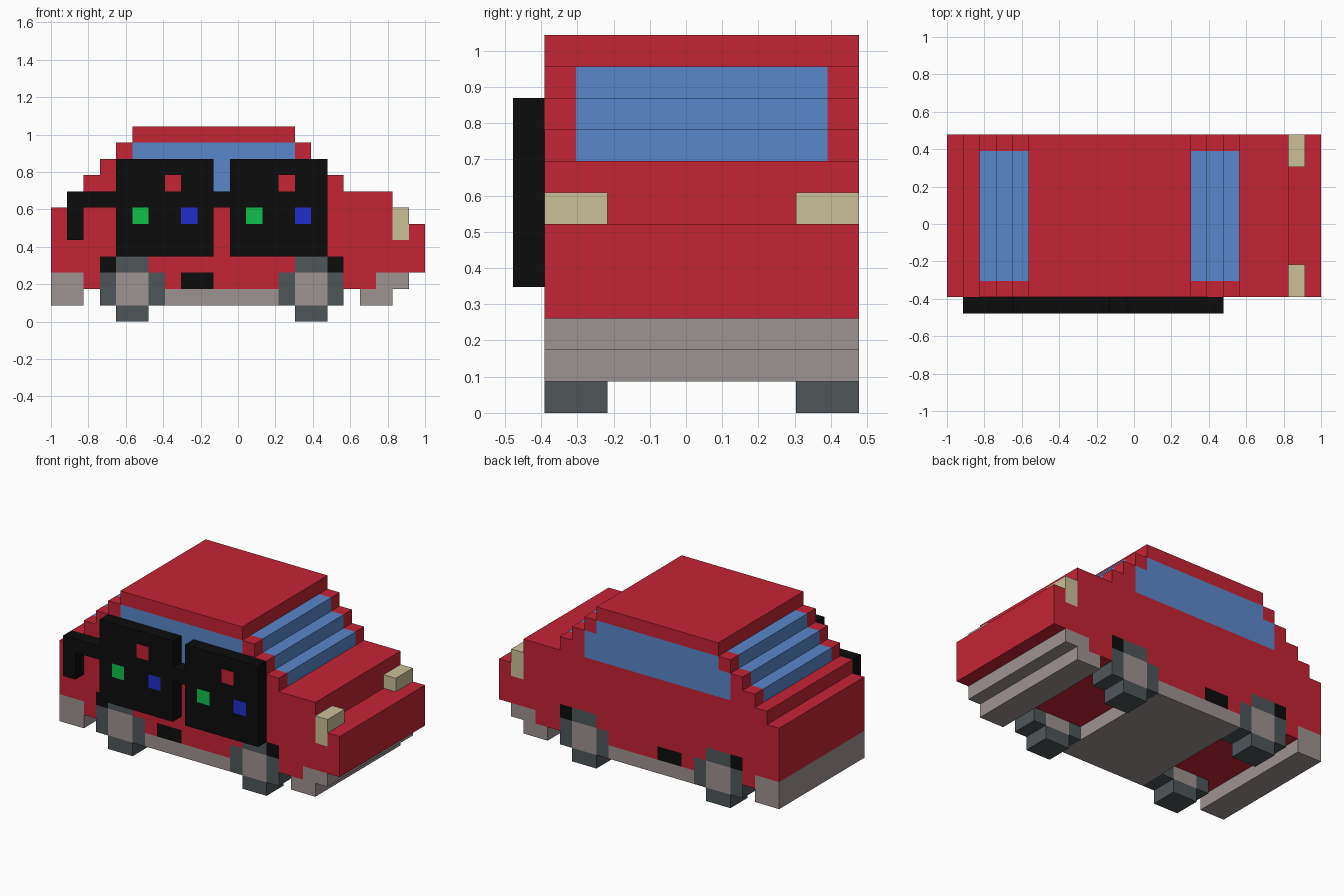
import bpy, bmesh, math

if "Cube" in bpy.data.objects:
    bpy.data.objects.remove(bpy.data.objects["Cube"])

V = 2 / 23                      # edge of one block
grid = {}                       # block -> part name


def fill(part, x, y, z):
    """Fill a range of blocks; later fills replace earlier ones."""
    for i in range(*x):
        for j in range(*y):
            for k in range(*z):
                grid[i, j, k] = part


def srgb(r, g, b):
    lin = [c / 255 / 12.92 if c < 11 else ((c / 255 + 0.055) / 1.055) ** 2.4 for c in (r, g, b)]
    return (*lin, 1)


COLOURS = {
    "red": (197, 35, 53), "glass_blue": (89, 135, 203), "black": (12, 12, 12),
    "warm_grey": (158, 147, 145), "tyre_grey": (78, 86, 89), "cream": (203, 192, 152),
    "green": (16, 192, 72), "deep_blue": (34, 44, 205),
}
PARTS = {
    "car_body": "red", "windows": "glass_blue", "bumpers_and_floor": "warm_grey",
    "tyres": "tyre_grey", "hubs": "warm_grey", "wheel_arches": "black",
    "side_vents": "black", "headlights": "cream", "sunglasses": "black",
    "red_dots": "red", "green_dots": "green", "blue_dots": "deep_blue",
}
WIDE = (1, 11)                  # body width in blocks
SIDES = ((1, 3), (9, 11))       # wheel and headlight width

# Body, built in layers from sill to roof
for z, x in {(2, 3): (2, 20), (3, 6): (0, 23), (6, 7): (0, 21), (7, 8): (1, 21),
             (8, 9): (2, 18), (9, 10): (3, 17), (10, 11): (4, 16), (11, 12): (5, 15)}.items():
    fill("car_body", x, WIDE, z)

# Bumpers and underfloor
fill("bumpers_and_floor", (0, 2), WIDE, (1, 3))
fill("bumpers_and_floor", (20, 22), WIDE, (2, 3))
fill("bumpers_and_floor", (19, 21), WIDE, (1, 2))
fill("bumpers_and_floor", (7, 14), WIDE, (1, 2))

# Stepped windscreen and rear window
for s in range(3):
    fill("windows", (15 + s, 16 + s), (2, 10), (10 - s, 11 - s))
    fill("windows", (4 - s, 5 - s), (2, 10), (10 - s, 11 - s))

# Side windows and vents
for y in ((1, 2), (10, 11)):
    fill("windows", (4, 16), y, (8, 10))
    fill("windows", (5, 15), y, (10, 11))
    fill("side_vents", (8, 10), y, (2, 3))

# Wheels, arches and headlights on both sides
for y in SIDES:
    for x, arch in ((3, 3), (14, 17)):
        fill("tyres", (x + 1, x + 3), y, (0, 4))
        fill("tyres", (x, x + 4), y, (1, 3))
        fill("hubs", (x + 1, x + 3), y, (1, 3))
        fill("wheel_arches", (arch, arch + 1), y, (3, 4))
    fill("headlights", (21, 22), y, (5, 7))

# Sunglasses: bridge, ear piece and two lenses with coloured dots
FRONT = (0, 1)
fill("sunglasses", (1, 17), FRONT, (7, 8))
fill("sunglasses", (1, 2), FRONT, (5, 8))
for x in (4, 11):
    fill("sunglasses", (x, x + 6), FRONT, (4, 10))
    fill("red_dots", (x + 3, x + 4), FRONT, (8, 9))
    fill("green_dots", (x + 1, x + 2), FRONT, (6, 7))
    fill("blue_dots", (x + 4, x + 5), FRONT, (6, 7))

materials = {}
for name, rgb in COLOURS.items():
    materials[name] = bpy.data.materials.new(name)
    materials[name].diffuse_color = srgb(*rgb)


def build(part, colour):
    """Make one object from the exposed block faces of a part."""
    bm = bmesh.new()
    verts = {}

    def vert(p):
        if p not in verts:
            verts[p] = bm.verts.new((p[0] * V - 1, (p[1] - 5.5) * V, p[2] * V))
        return verts[p]

    for cell in [c for c, name in grid.items() if name == part]:
        for axis in range(3):
            u, w = (axis + 1) % 3, (axis + 2) % 3
            for side in (0, 1):
                near = list(cell)
                near[axis] += 2 * side - 1
                if tuple(near) in grid:
                    continue
                ring = []
                for du, dw in ((0, 0), (1, 0), (1, 1), (0, 1)):
                    p = list(cell)
                    p[axis] += side
                    p[u] += du
                    p[w] += dw
                    ring.append(vert(tuple(p)))
                bm.faces.new(ring if side else ring[::-1])
    # Merge flat areas into large faces
    bmesh.ops.dissolve_limit(bm, angle_limit=math.radians(1), verts=bm.verts[:], edges=bm.edges[:])
    mesh = bpy.data.meshes.new(part)
    bm.to_mesh(mesh)
    bm.free()
    mesh.materials.append(materials[colour])
    bpy.context.collection.objects.link(bpy.data.objects.new(part, mesh))


for part, colour in PARTS.items():
    build(part, colour)

for m in bpy.data.materials:
    if m.users and not m.is_grease_pencil:
        m.use_nodes = True
        m.node_tree.nodes["Principled BSDF"].inputs["Base Color"].default_value = m.diffuse_color
